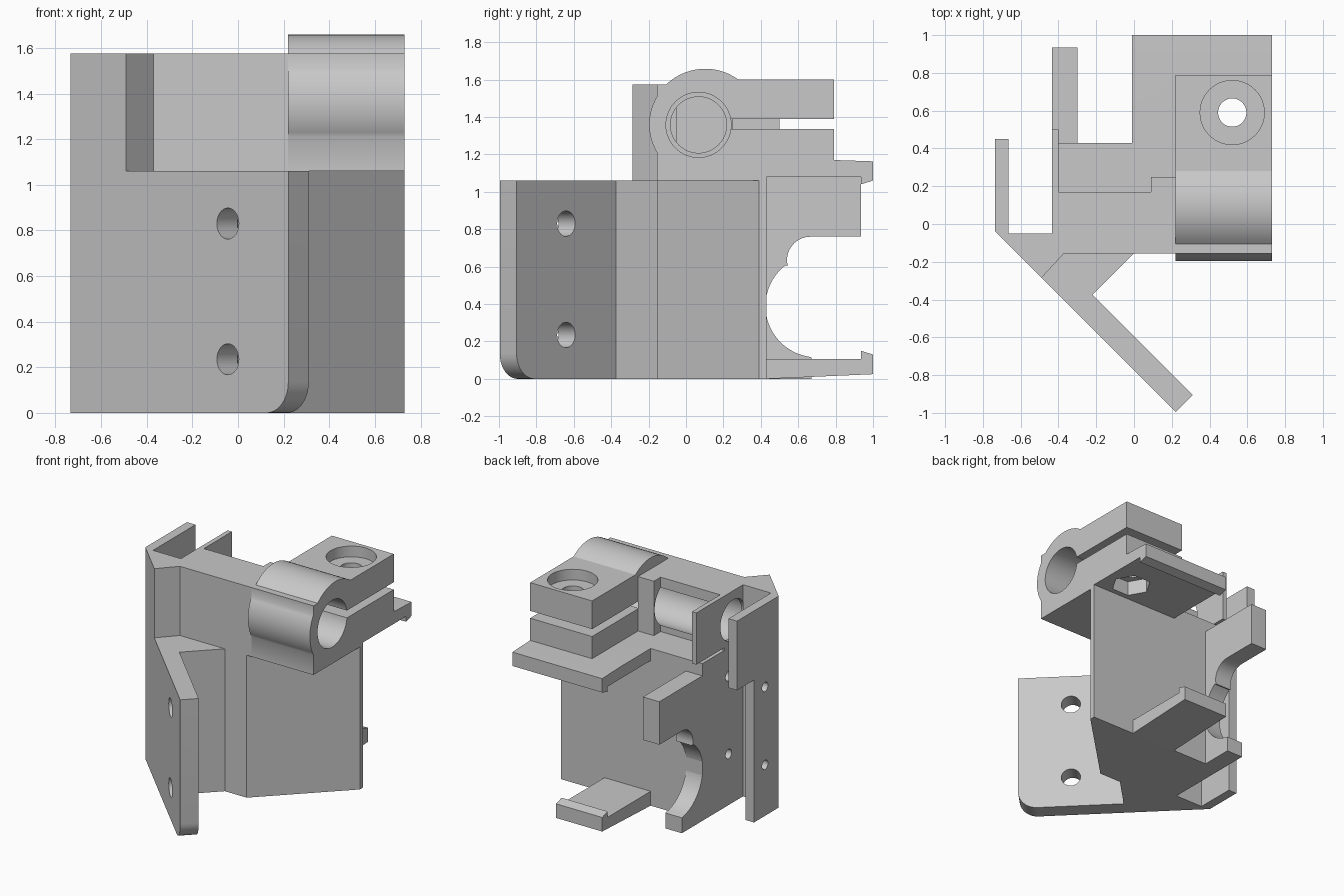
import bpy, bmesh, math

if "Cube" in bpy.data.objects:
    bpy.data.objects.remove(bpy.data.objects["Cube"])

R2 = math.sqrt(0.5)
grey = bpy.data.materials.new("plain grey")
grey.diffuse_color = (0.58, 0.58, 0.58, 1)
grey.use_nodes = True
grey.node_tree.nodes["Principled BSDF"].inputs["Base Color"].default_value = grey.diffuse_color

# How profile coordinates (u, v) and depth d map to space
MAPS = {
    "x": lambda u, v, d: (d, u, v),
    "z": lambda u, v, d: (u, v, d),
    # u runs along the slanted flange, d through its thickness
    "slant": lambda u, v, d: (-0.49 + (u + d) * R2, -0.285 + (d - u) * R2, v),
}


def prism(name, pts, axis, a, b):
    f = MAPS[axis]
    bm = bmesh.new()
    lo = [bm.verts.new(f(u, v, a)) for u, v in pts]
    hi = [bm.verts.new(f(u, v, b)) for u, v in pts]
    bm.faces.new(lo[::-1])
    bm.faces.new(hi)
    n = len(pts)
    for i in range(n):
        j = (i + 1) % n
        bm.faces.new((lo[i], lo[j], hi[j], hi[i]))
    bmesh.ops.recalc_face_normals(bm, faces=bm.faces)
    me = bpy.data.meshes.new(name)
    bm.to_mesh(me)
    bm.free()
    me.materials.append(grey)
    ob = bpy.data.objects.new(name, me)
    bpy.context.collection.objects.link(ob)
    return ob


def arc(cu, cv, r, a0, a1, n):
    return [(cu + r * math.cos(math.radians(a0 + (a1 - a0) * i / n)),
             cv + r * math.sin(math.radians(a0 + (a1 - a0) * i / n))) for i in range(n + 1)]


def bow(p, q, sag, n=14):
    """Points of a shallow arc from p to q, bulging left of the direction p to q."""
    c = math.dist(p, q)
    dx, dy = (q[0] - p[0]) / c, (q[1] - p[1]) / c
    r = c * c / (8 * sag) + sag / 2
    h = math.asin(c / 2 / r)
    out = []
    for i in range(n + 1):
        t = -h + 2 * h * i / n
        along, off = c / 2 + r * math.sin(t), r * math.cos(t) - r + sag
        out.append((p[0] + dx * along - dy * off, p[1] + dy * along + dx * off))
    return out


def disc(u, v, r, n=48):
    return arc(u, v, r, 0, 360, n)[:-1]


def box(u0, u1, v0, v1):
    return [(u0, v0), (u1, v0), (u1, v1), (u0, v1)]


def cut(ob, *cutters):
    for pts, axis, a, b in cutters:
        c = prism("cutter", pts, axis, a, b)
        m = ob.modifiers.new("cut", "BOOLEAN")
        m.operation, m.solver, m.object = "DIFFERENCE", "EXACT", c
        bpy.context.view_layer.update()
        me = bpy.data.meshes.new_from_object(
            ob.evaluated_get(bpy.context.evaluated_depsgraph_get()))
        ob.modifiers.clear()
        ob.data = me
        bpy.data.objects.remove(c)


BY, BZ = 0.067, 1.358                                   # rod bore centre
bore = (disc(BY, BZ, 0.174, 64), "x", -0.40, 0.9)
small_bore = (disc(BY, BZ, 0.15, 64), "x", -0.55, -0.3)
side_holes = [(disc(0.12, z, 0.035, 24), "x", -0.9, -0.25) for z in (0.38, 0.96)]

# Lower block with its bevelled corner and the side groove
base = prism("base_block", [
    (-0.735, -0.04), (-0.735, 0.25), (-0.665, 0.25), (-0.665, -0.05), (-0.435, -0.05),
    (-0.435, 0.43), (0.73, 0.43), (0.73, 0.39), (0.18, -0.155), (0, -0.155),
    (-0.22, -0.375), (-0.31, -0.465)], "z", 0, 1.06)
cut(base, *side_holes)

# Slanted mounting flange with two screw holes
flange = prism("mounting_flange", [(0, 0)] + arc(0.87, 0.135, 0.135, -90, 0, 10)
               + [(1.005, 1.06), (0, 1.06)], "slant", 0, 0.127)
cut(flange, *[(disc(0.63, z, 0.068, 32), "slant", -0.2, 0.4) for z in (0.235, 0.83)])

# Upper block holding the open bearing pocket
upper = prism("bearing_block", [
    (-0.735, -0.04), (-0.735, 0.45), (-0.665, 0.45), (-0.665, -0.05), (-0.435, -0.05),
    (-0.435, 0.17), (0.09, 0.17), (0.09, 0.25), (0.22, 0.25), (0.22, -0.155),
    (-0.37, -0.155), (-0.49, -0.285)], "z", 1.06, 1.575)
cut(upper, bore, (disc(BY, BZ, 0.15, 64), "x", -0.436, -0.3))

# Thin end wall behind the pocket
wall = prism("pocket_end_wall", box(0.1, 0.5, 1.19, 1.575), "x", -0.435, -0.40)
cut(wall, small_bore)

# Shelf on top of the lower block
prism("block_shelf", box(0.17, 0.43, 1.06, 1.17), "x", -0.435, 0.22)

# Side plate with rounded motor cutouts
prism("side_plate", [(0.40, 0), (0.67, 0), (0.67, 0.115)]
      + arc(0.70, 0.39, 0.275, 262, 128, 24) + arc(0.665, 0.635, 0.125, 195, 90, 10)
      + [(0.935, 0.76), (0.935, 1.08), (0.40, 1.08)], "x", -0.435, -0.30)

# Split rod clamp
clamp = prism("rod_clamp", [(-0.155, 1.06)] + bow((-0.155, 1.21), (-0.155, 1.51), 0.042)
              + [(-0.155, 1.575)] + bow((-0.105, 1.575), (0.28, 1.60), 0.07)
              + [(0.79, 1.60), (0.79, 1.39), (0.15, 1.39), (0.15, 1.335), (0.79, 1.335),
                 (0.79, 1.13), (0.43, 1.13), (0.43, 1.06)], "x", 0.22, 0.73)
screw = (disc(0.52, 0.59, 0.075, 32), "z", 0.9, 1.8)
nut = (disc(0.52, 0.59, 0.14, 6), "z", 0.9, 1.19)
cut(clamp, bore, screw, nut, (disc(0.52, 0.59, 0.17), "z", 1.52, 1.8))

# Upper and lower snap tabs with hooked ends
tab = prism("upper_tab", [(0.43, 1.08), (0.935, 1.08), (0.935, 1.04), (1.0, 1.06),
                          (1.0, 1.163), (0.79, 1.17), (0.43, 1.17)], "x", -0.01, 0.73)
cut(tab, screw, nut)
prism("lower_tab", [(0.43, 0), (1.0, 0.025), (1.0, 0.13), (0.935, 0.15),
                    (0.935, 0.107), (0.43, 0.107)], "x", -0.01, 0.37)

# Smooth the round surfaces, keep edges sharp
for ob in bpy.context.scene.objects:
    ob.select_set(True)
    bpy.context.view_layer.objects.active = ob
bpy.ops.object.shade_smooth_by_angle(angle=math.radians(30))
